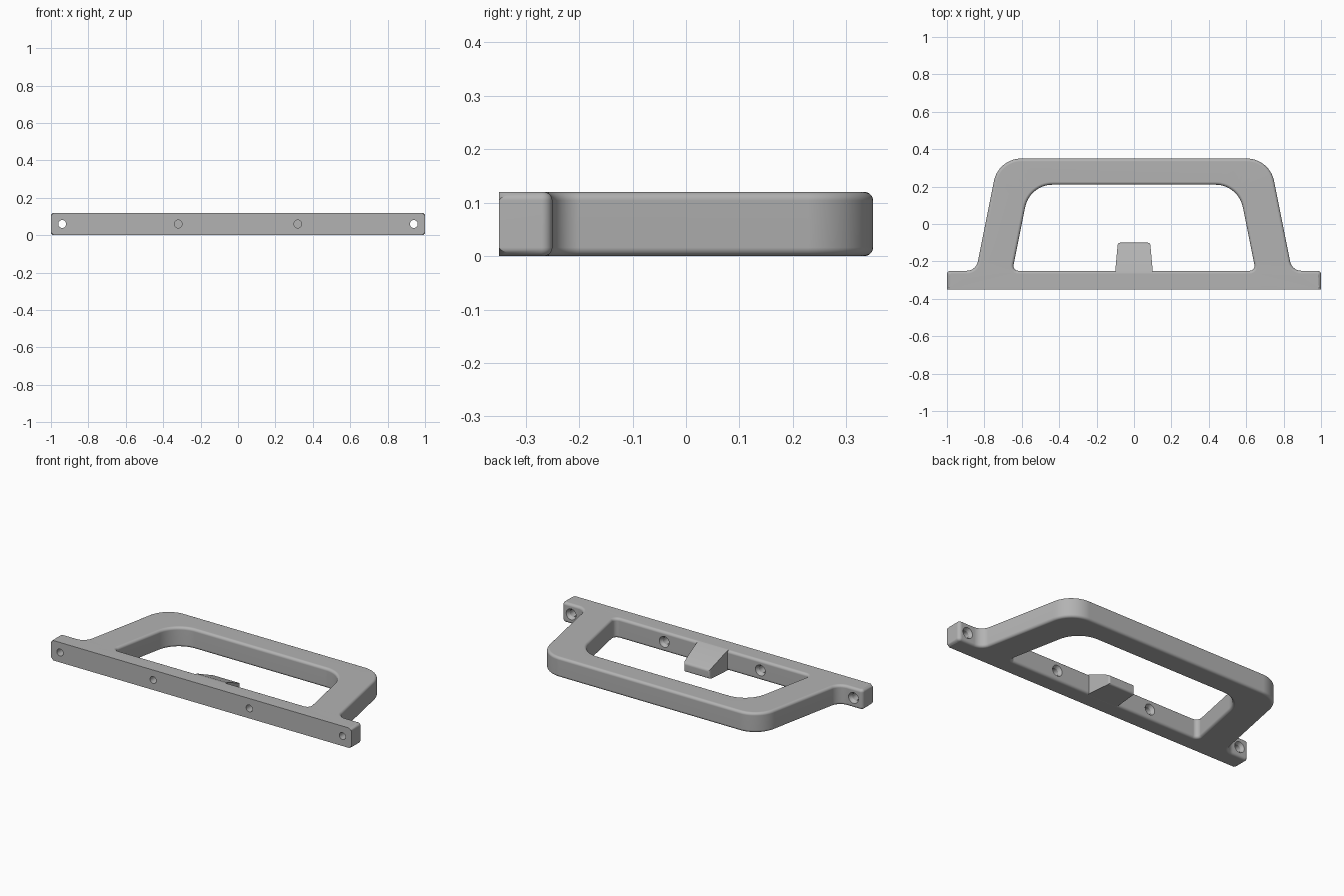
import bpy, bmesh, math
from mathutils import Vector, Matrix

if "Cube" in bpy.data.objects:
    bpy.data.objects.remove(bpy.data.objects["Cube"], do_unlink=True)

HEIGHT = 0.12
FRONT, BAR_BACK, GRIP_BACK = -0.35, -0.25, 0.35
RIM = 0.016

grey = bpy.data.materials.new("satin_grey")
grey.use_nodes = True
colour = (0.45, 0.45, 0.45, 1)
grey.diffuse_color = colour
grey.node_tree.nodes["Principled BSDF"].inputs["Base Color"].default_value = colour


def make_object(name, bm):
    bmesh.ops.recalc_face_normals(bm, faces=bm.faces)
    mesh = bpy.data.meshes.new(name)
    bm.to_mesh(mesh)
    bm.free()
    mesh.materials.append(grey)
    obj = bpy.data.objects.new(name, mesh)
    bpy.context.collection.objects.link(obj)
    return obj


def activate(obj):
    bpy.ops.object.select_all(action='DESELECT')
    obj.select_set(True)
    bpy.context.view_layer.objects.active = obj


def finish(obj):
    activate(obj)
    bpy.ops.object.shade_smooth_by_angle(angle=math.radians(32))
    obj.modifiers.new("even_normals", 'WEIGHTED_NORMAL').keep_sharp = True


def rounded(corners):
    """Outline from (x, y, radius) corners, each replaced by an arc."""
    points = []
    for i, (x, y, r) in enumerate(corners):
        p = Vector((x, y))
        if r == 0:
            points.append(p)
            continue
        a = (Vector(corners[i - 1][:2]) - p).normalized()
        b = (Vector(corners[(i + 1) % len(corners)][:2]) - p).normalized()
        half = a.angle(b) / 2
        centre = p + (a + b).normalized() * r / math.sin(half)
        start = p + a * r / math.tan(half) - centre
        sweep = start.angle_signed(p + b * r / math.tan(half) - centre)
        steps = 14 if r > 0.1 else 7
        for k in range(steps + 1):
            # angle_signed is clockwise-positive
            points.append(centre + Matrix.Rotation(-sweep * k / steps, 2) @ start)
    return points


def mirrored(half):
    """Complete an outline given its +x half."""
    return half + [(-x, y, r) for x, y, r in reversed(half)]


def prism(outline, low, high):
    bm = bmesh.new()
    face = bm.faces.new([bm.verts.new((p.x, p.y, low)) for p in outline])
    top = bmesh.ops.extrude_face_region(bm, geom=[face])["geom"]
    bmesh.ops.translate(bm, vec=(0, 0, high - low),
                        verts=[g for g in top if isinstance(g, bmesh.types.BMVert)])
    return bm


def is_rim(edge):
    a, b = (v.co for v in edge.verts)
    flat = abs(a.z - b.z) < 1e-5
    return flat and max(a.y, b.y) > FRONT + 0.001


def round_edges(bm, edges, width):
    bmesh.ops.bevel(bm, geom=edges, offset=width, segments=5, profile=0.5,
                    affect='EDGES', clamp_overlap=False)


# Frame: mounting bar and sloped grip in one outline, with a window through it
outer = mirrored([(1, FRONT, 0), (1, BAR_BACK, 0.02),
                  (0.845, BAR_BACK, 0.06), (0.725, GRIP_BACK, 0.15)])
window = mirrored([(0.65, BAR_BACK, 0.025), (0.558, 0.21, 0.15)])
bm = prism(rounded(outer), 0, HEIGHT)
hole = prism(rounded(window), 0, HEIGHT)
hole_mesh = bpy.data.meshes.new("window_outline")
hole.to_mesh(hole_mesh)
hole.free()
bm.from_mesh(hole_mesh)
bpy.data.meshes.remove(hole_mesh)

# Join the two prisms' caps into flat rings
for z in (0, HEIGHT):
    caps = [f for f in bm.faces if all(abs(v.co.z - z) < 1e-5 for v in f.verts)]
    loops = list({e for f in caps for e in f.edges})
    bmesh.ops.delete(bm, geom=caps, context='FACES_ONLY')
    bmesh.ops.triangle_fill(bm, edges=loops, use_beauty=True, normal=(0, 0, 1))
bmesh.ops.recalc_face_normals(bm, faces=bm.faces)
flat_edges = [e for e in bm.edges if len(e.link_faces) == 2
              and all(abs(f.normal.z) > 0.99 for f in e.link_faces)]
rim_edges = [e for e in bm.edges if is_rim(e) and e not in set(flat_edges)]
round_edges(bm, rim_edges, RIM)
frame = make_object("handle_frame", bm)

# Countersunk screw holes through the mounting bar
for x in (-0.94, -0.32, 0.32, 0.94):
    bm = bmesh.new()
    rings = []
    for y, r in ((-0.4, 0.021), (-0.268, 0.021), (-0.248, 0.034), (-0.235, 0.034)):
        rings.append([bm.verts.new((x + r * math.cos(t * math.tau / 24), y,
                                    HEIGHT / 2 + r * math.sin(t * math.tau / 24)))
                      for t in range(24)])
    for a, b in zip(rings, rings[1:]):
        for t in range(24):
            bm.faces.new((a[t], a[t - 1], b[t - 1], b[t]))
    bm.faces.new(rings[0])
    bm.faces.new(rings[-1])
    cutter = make_object("screw_hole_cutter", bm)
    cutter.hide_render = True
    cut = frame.modifiers.new("screw_hole", 'BOOLEAN')
    cut.operation, cut.solver, cut.object = 'DIFFERENCE', 'EXACT', cutter
    activate(frame)
    bpy.ops.object.modifier_apply(modifier=cut.name)
    bpy.data.objects.remove(cutter, do_unlink=True)
finish(frame)

# Centre catch: tapered block with a top that slopes down to the back
bm = bmesh.new()
side = [(-0.3, 0.0005), (-0.1, 0.0005), (-0.1, 0.055),
        (BAR_BACK, 0.1195), (-0.3, 0.1195)]
sides = []
for s in (-1, 1):
    sides.append([bm.verts.new((s * (0.1 - 0.09 * (y - BAR_BACK)), y, z)) for y, z in side])
    bm.faces.new(sides[-1])
for i in range(len(side)):
    bm.faces.new((sides[0][i - 1], sides[0][i], sides[1][i], sides[1][i - 1]))
back = [e for e in bm.edges if all(v.co.y > -0.11 for v in e.verts)]
round_edges(bm, back, 0.012)
finish(make_object("centre_catch", bm))
